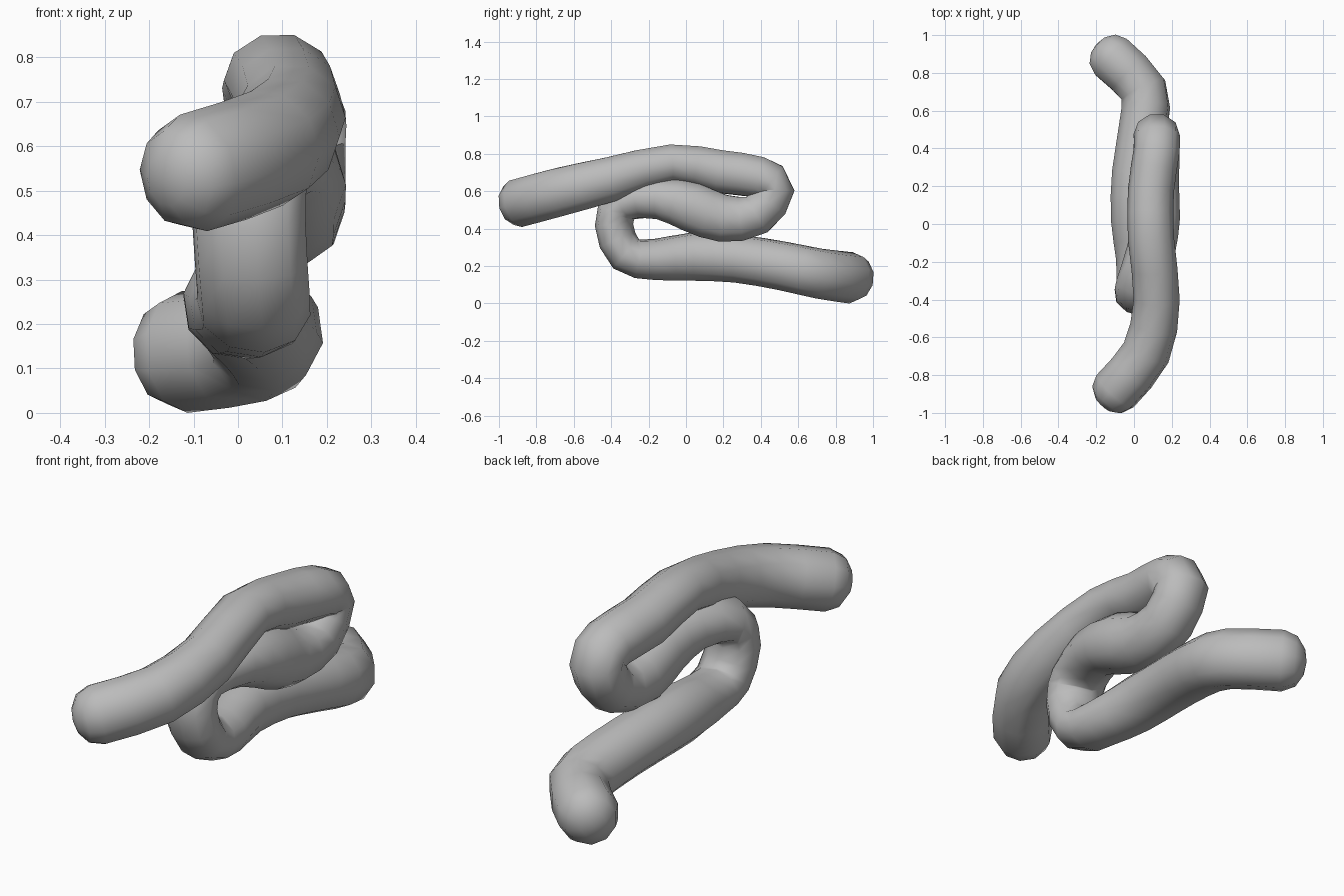
import bpy, bmesh, math
from mathutils import Vector

cube = bpy.data.objects.get("Cube")
if cube:
    bpy.data.objects.remove(cube, do_unlink=True)

SIDES = 10
STEPS = 2
BLUNTNESS = 0.8

# Centre line of the folded tube, from the upper front end to the lower back end:
# x, y, z, half width sideways, half thickness in the plane of the folds
path = [Vector(p) for p in (
    (-0.10, -0.885, 0.54, 0.132, 0.135), (0.065, -0.68, 0.595, 0.13, 0.135),
    (0.12, -0.40, 0.665, 0.122, 0.125), (0.09, -0.08, 0.75, 0.122, 0.105),
    (0.09, 0.18, 0.705, 0.122, 0.12), (0.12, 0.39, 0.675, 0.122, 0.115),
    (0.12, 0.475, 0.61, 0.122, 0.11), (0.12, 0.38, 0.475, 0.122, 0.115),
    (0.11, 0.20, 0.455, 0.128, 0.132), (0.115, 0.03, 0.515, 0.128, 0.138),
    (0.09, -0.14, 0.56, 0.128, 0.115), (0.035, -0.33, 0.54, 0.132, 0.105),
    (0.025, -0.385, 0.42, 0.132, 0.10), (0.035, -0.32, 0.265, 0.13, 0.103),
    (0.03, -0.17, 0.235, 0.128, 0.11), (0.00, 0.03, 0.25, 0.124, 0.13),
    (0.01, 0.27, 0.24, 0.128, 0.13), (0.05, 0.52, 0.20, 0.13, 0.132),
    (0.05, 0.71, 0.16, 0.13, 0.135), (-0.12, 0.883, 0.137, 0.132, 0.138))]


def smooth_path(pts, steps):
    """Catmull-Rom interpolation of position and section size."""
    ext = [2 * pts[0] - pts[1]] + pts + [2 * pts[-1] - pts[-2]]
    out = []
    for a, b, c, d in zip(ext, ext[1:], ext[2:], ext[3:]):
        for i in range(steps):
            t = i / steps
            out.append(0.5 * (2 * b + (c - a) * t
                              + (2 * a - 5 * b + 4 * c - d) * t * t
                              + (3 * b - a - 3 * c + d) * t ** 3))
    return out + [pts[-1]]


def sweep(name, samples, material):
    """Sweep an oval section along the path and close it with blunt domes."""
    n = len(samples)
    centres = [Vector(s[:3]) for s in samples]
    tangents = [(centres[min(i + 1, n - 1)] - centres[max(i - 1, 0)]).normalized()
                for i in range(n)]
    rings = [(c, t, s[3], s[4]) for c, t, s in zip(centres, tangents, samples)]
    first, last = rings[0], rings[-1]
    for deg in (35, 65):
        a = math.radians(deg)
        for (c, t, w, h), sign in ((first, -1), (last, 1)):
            ring = (c + t * sign * w * BLUNTNESS * math.sin(a), t,
                    w * math.cos(a), h * math.cos(a))
            rings.insert(0 if sign < 0 else len(rings), ring)

    bm = bmesh.new()
    loops = []
    normal = Vector((1, 0, 0))
    for centre, tangent, width, thick in rings:
        normal = (normal - tangent * normal.dot(tangent)).normalized()
        side = tangent.cross(normal)
        angles = [math.tau * k / SIDES for k in range(SIDES)]
        loops.append([bm.verts.new(centre + normal * width * math.cos(a)
                                   + side * thick * math.sin(a)) for a in angles])
    for low, high in zip(loops, loops[1:]):
        for k in range(SIDES):
            m = (k + 1) % SIDES
            bm.faces.new((low[k], low[m], high[m], high[k]))
    # Dome tips
    for loop, (c, t, w, h), sign in ((loops[0], first, -1), (loops[-1], last, 1)):
        tip = bm.verts.new(c + t * sign * w * BLUNTNESS)
        for k in range(SIDES):
            bm.faces.new((loop[k], loop[(k + 1) % SIDES], tip))
    bmesh.ops.recalc_face_normals(bm, faces=bm.faces)
    for f in bm.faces:
        f.smooth = True
    mesh = bpy.data.meshes.new(name)
    bm.to_mesh(mesh)
    bm.free()
    mesh.materials.append(material)
    obj = bpy.data.objects.new(name, mesh)
    bpy.context.collection.objects.link(obj)


# Single plain grey
grey = bpy.data.materials.new("plain_grey")
grey.use_nodes = True
colour = (0.5, 0.5, 0.5, 1)
grey.diffuse_color = colour
grey.node_tree.nodes["Principled BSDF"].inputs["Base Color"].default_value = colour

sweep("folded_tube", smooth_path(path, STEPS), grey)
